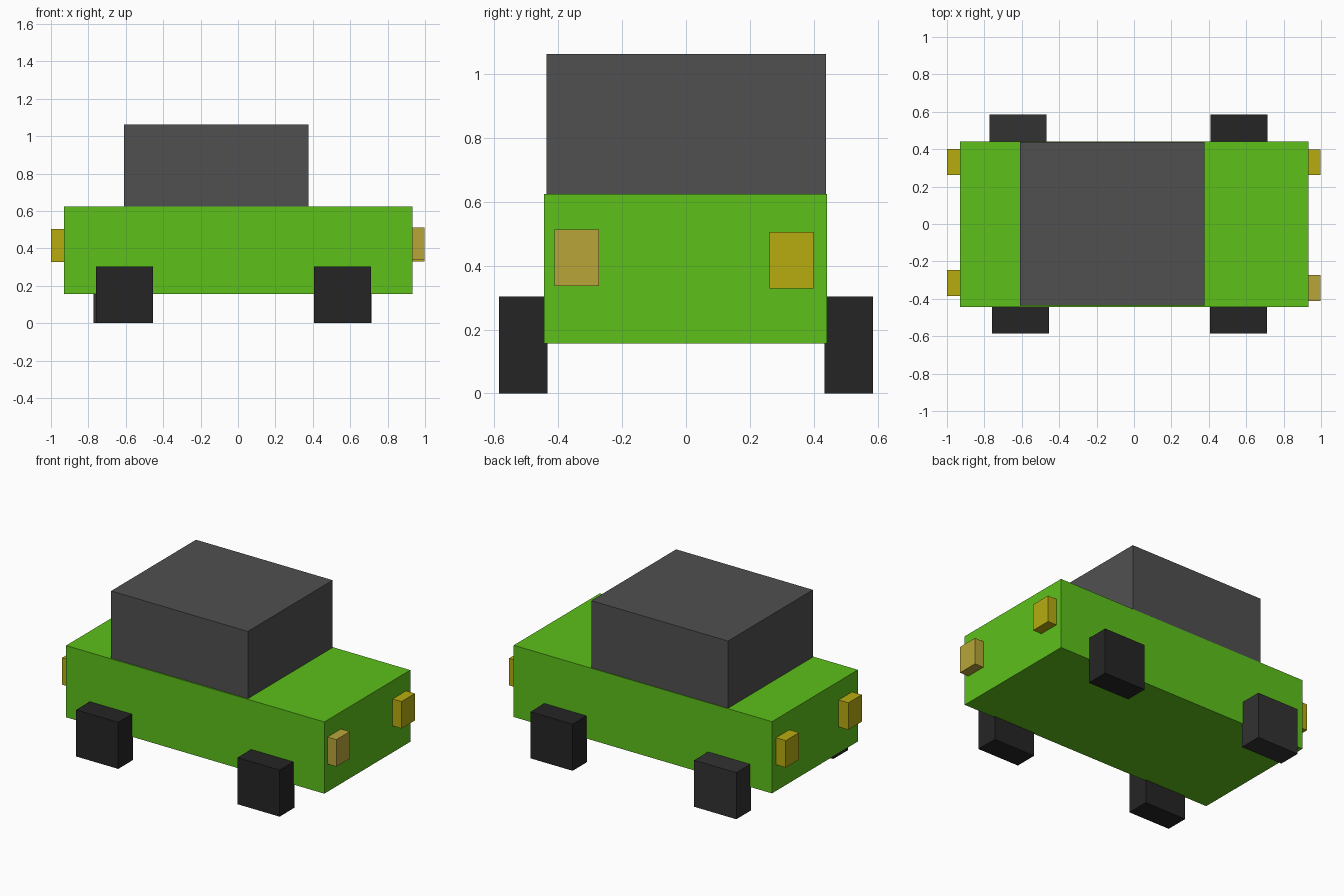
import bpy
import bmesh
from mathutils import Matrix, Vector

if "Cube" in bpy.data.objects:
    bpy.data.objects.remove(bpy.data.objects["Cube"])


def paint(name, rgb):
    """Material from display (sRGB 0-255) colour."""
    mat = bpy.data.materials.new(name)
    mat.diffuse_color = [((c / 255 + 0.055) / 1.055) ** 2.4 if c > 10 else c / 255 / 12.92
                         for c in rgb] + [1]
    mat.use_nodes = True
    mat.node_tree.nodes["Principled BSDF"].inputs["Base Color"].default_value = mat.diffuse_color
    return mat


def box(name, x, y, z, mat):
    """Box spanning the (min, max) range on each axis."""
    ranges = (x, y, z)
    centre = Vector([(a + b) / 2 for a, b in ranges])
    size = Vector([b - a for a, b in ranges])
    bm = bmesh.new()
    bmesh.ops.create_cube(bm, size=1, matrix=Matrix.Diagonal(size.to_4d()))
    mesh = bpy.data.meshes.new(name)
    bm.to_mesh(mesh)
    bm.free()
    mesh.materials.append(mat)
    obj = bpy.data.objects.new(name, mesh)
    obj.location = centre
    bpy.context.collection.objects.link(obj)
    return obj


green = paint("green_paint", (93, 192, 27))
grey = paint("dark_grey", (80, 80, 80))
black = paint("black_rubber", (37, 37, 37))
worn = paint("worn_rubber", (50, 50, 50))
yellow = paint("yellow_lamp", (183, 172, 16))
tan = paint("tan_lamp", (184, 166, 58))

# Main body and cabin
box("body", (-0.93, 0.934), (-0.444, 0.442), (0.156, 0.624), green)
box("cabin", (-0.61, 0.377), (-0.437, 0.438), (0.624, 1.063), grey)

# Square wheels, slightly set into the body sides: centre x, side, material
for name, x, side, mat in (("wheel_front_left", -0.607, -1, black),
                           ("wheel_front_right", 0.558, -1, black),
                           ("wheel_back_left", -0.621, 1, worn),
                           ("wheel_back_right", 0.561, 1, black)):
    y = sorted((side * 0.434, side * 0.585))
    box(name, (x - 0.152, x + 0.152), y, (0, 0.304), mat)

# Lamps on both ends: inner x, outer x, centre y, centre z, material
for name, x, y, z, mat in (("lamp_right_front", (0.925, 0.998), -0.342, 0.425, tan),
                           ("lamp_right_back", (0.925, 0.998), 0.330, 0.417, yellow),
                           ("lamp_left_front", (-1.0, -0.925), -0.315, 0.415, yellow),
                           ("lamp_left_back", (-1.0, -0.925), 0.331, 0.415, yellow)):
    box(name, x, (y - 0.069, y + 0.069), (z - 0.088, z + 0.088), mat)
